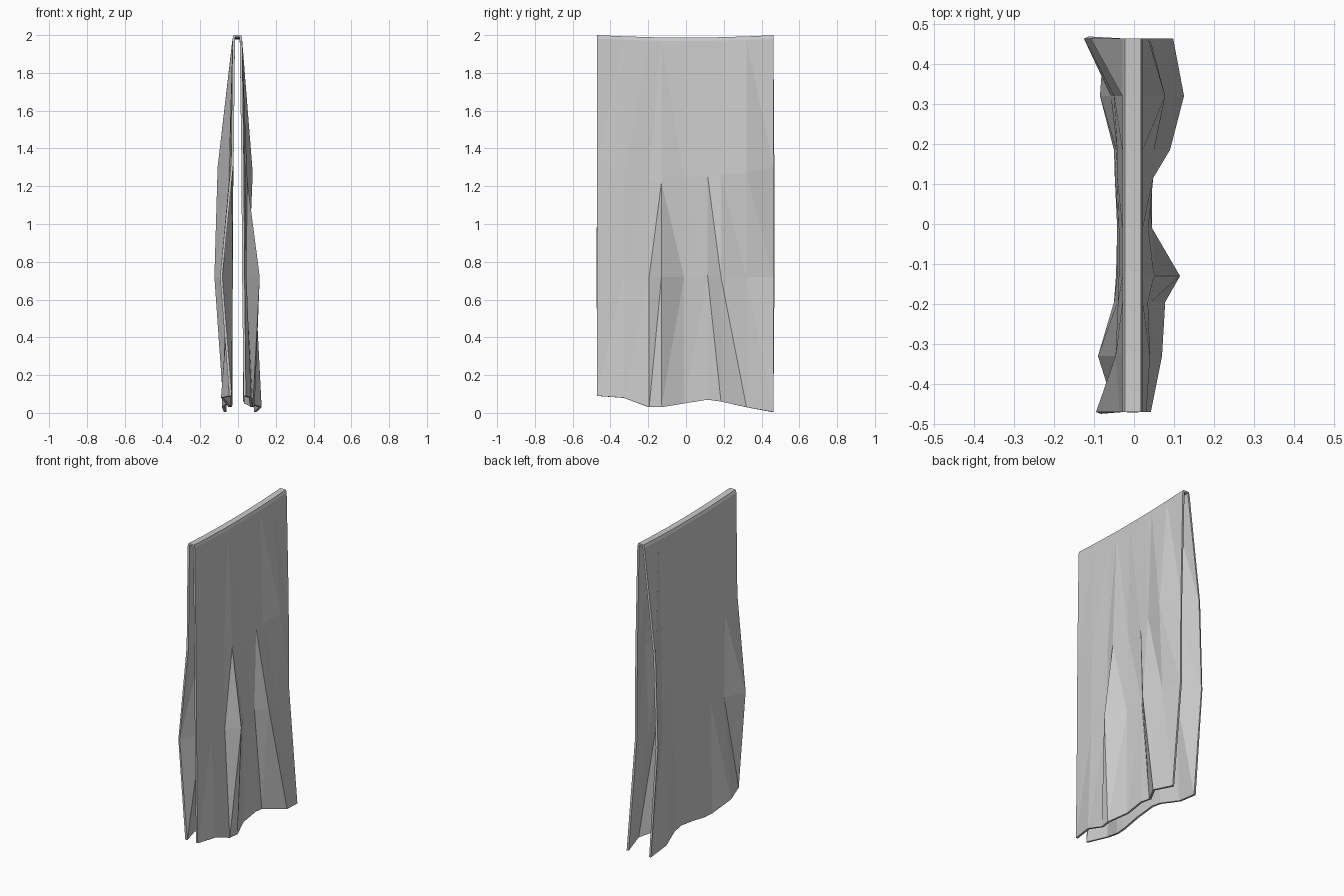
import bpy
import bmesh

cube = bpy.data.objects.get("Cube")
if cube:
    bpy.data.objects.remove(cube, do_unlink=True)


def make_material(name, colour):
    material = bpy.data.materials.new(name)
    material.use_nodes = True
    material.diffuse_color = colour
    material.node_tree.nodes["Principled BSDF"].inputs["Base Color"].default_value = colour
    return material


# Fold columns along the cloth, and the heights of its bend and its hem
columns = [-.47, -.33, -.195, -.13, -.01, .115, .185, .32, .463]
bend_height = [1.33, 1.25, 1.23, 1.22, 1.24, 1.25, 1.26, 1.27, 1.3]
knee_height = [.72] * len(columns)
hem_height = [.09, .08, .03, .03, .05, .07, .06, .03, .005]

# How far each hanging side stands out at bend, knee and hem, in thousandths
left_side = {
    "bend": [31, 40, 35, 50, 36, 48, 50, 78, 36],
    "knee": [35, 45, 42, 115, 45, 36, 90, 55, 40],
    "hem": [42, 70, 78, 88, 45, 45, 40, 125, 98],
}
right_side = {
    "bend": [36, 46, 40, 38, 38, 42, 42, 50, 108],
    "knee": [95, 40, 42, 42, 42, 48, 44, 58, 125],
    "hem": [46, 90, 50, 45, 42, 48, 50, 85, 75],
}
heights = {"bend": bend_height, "knee": knee_height, "hem": hem_height}


def side_row(side, level, sign):
    return [(sign * out / 1000, y, z)
            for out, y, z in zip(side[level], columns, heights[level])]


def top_row(x, drop):
    # The top sags slightly towards its middle
    return [(x, y, 2 - drop - .013 * (1 - (y / .47) ** 2)) for y in columns]


# Rows run from the right hem, over the rounded top, to the left hem
rows = [side_row(right_side, level, -1) for level in ("hem", "knee", "bend")]
rows += [top_row(-.029, .018), top_row(-.023, 0), top_row(.017, 0), top_row(.022, .018)]
rows += [side_row(left_side, level, 1) for level in ("bend", "knee", "hem")]

bm = bmesh.new()
grid = [[bm.verts.new(point) for point in row] for row in rows]
last = len(rows) - 2
for i in range(len(rows) - 1):
    strip = min(i, last - i)
    for c in range(len(columns) - 1):
        a, b = grid[i][c], grid[i + 1][c]
        d, e = grid[i + 1][c + 1], grid[i][c + 1]
        # Creases fan outwards and downwards from the main folds
        forward = c >= (5 if strip == 0 else 3)
        if i < last / 2:
            forward = not forward
        if forward:
            bm.faces.new((a, b, d))
            bm.faces.new((a, d, e))
        else:
            bm.faces.new((a, b, e))
            bm.faces.new((b, d, e))

mesh = bpy.data.meshes.new("draped_cloth")
bm.to_mesh(mesh)
bm.free()
mesh.materials.append(make_material("light grey cloth", (.6, .6, .6, 1)))
cloth = bpy.data.objects.new("draped_cloth", mesh)
bpy.context.collection.objects.link(cloth)

# Cloth thickness, grown inwards
thickness = cloth.modifiers.new("thickness", "SOLIDIFY")
thickness.thickness = .013
thickness.offset = -1
